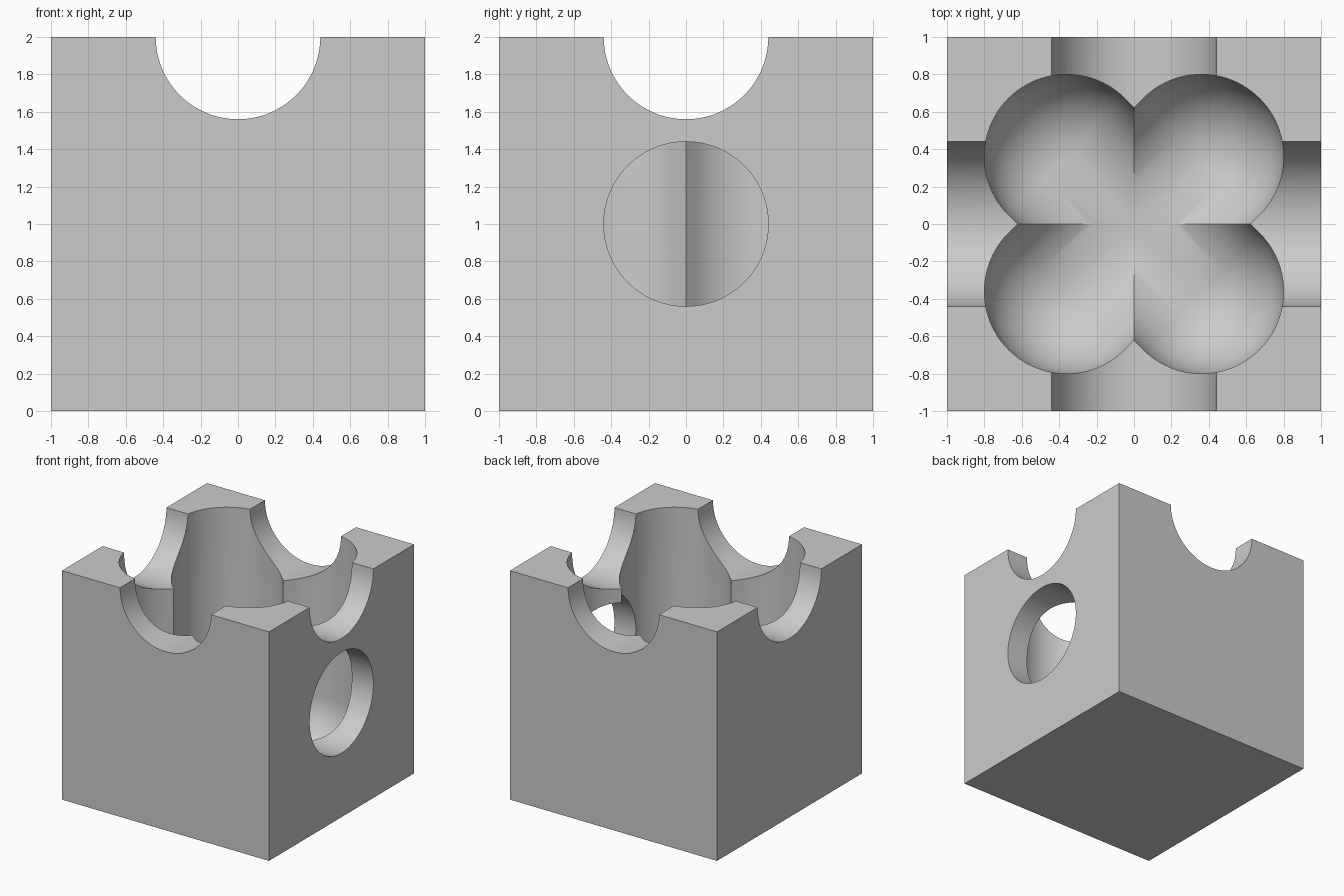
import bpy, bmesh
from math import pi, sin, cos, radians
from mathutils import Matrix

R = 0.44        # radius of every channel
LOBE = 0.36     # lobe centre offset along x and y
FLOOR = 0.555   # height where the pocket starts to round off
SEG = 96

cube = bpy.data.objects.get("Cube")
if cube:
    bpy.data.objects.remove(cube, do_unlink=True)

grey = bpy.data.materials.new("plain grey")
grey.use_nodes = True
colour = (0.6, 0.6, 0.6, 1)
grey.diffuse_color = colour
grey.node_tree.nodes["Principled BSDF"].inputs["Base Color"].default_value = colour


def make(name, bm):
    bmesh.ops.recalc_face_normals(bm, faces=bm.faces)
    mesh = bpy.data.meshes.new(name)
    bm.to_mesh(mesh)
    bm.free()
    mesh.materials.append(grey)
    obj = bpy.data.objects.new(name, mesh)
    bpy.context.collection.objects.link(obj)
    return obj


def channel(name, centre, length, axis):
    """Straight round bore along x or y."""
    bm = bmesh.new()
    turn = Matrix.Rotation(pi / 2, 4, "Y" if axis == "x" else "X")
    bmesh.ops.create_cone(bm, cap_ends=True, segments=SEG, radius1=R, radius2=R,
                          depth=length, matrix=Matrix.Translation(centre) @ turn)
    return make(name, bm)


def trough(name, side):
    """Diagonal slot with round ends and a round bottom, open at the top."""
    bm = bmesh.new()
    diagonal = side * pi / 4
    half = SEG // 2

    def outline(radius, z):
        """Stadium-shaped ring along the diagonal."""
        ring = []
        for end in (1, -1):
            for i in range(half + 1):
                a = diagonal - end * pi / 2 + pi * i / half
                ring.append(bm.verts.new((end * LOBE + radius * cos(a),
                                          end * side * LOBE + radius * sin(a), z)))
        return ring

    rings = [outline(R, 2.6)]
    steps = 24
    for j in range(steps):
        b = radians(89) * j / (steps - 1)
        rings.append(outline(R * cos(b), FLOOR - R * sin(b)))
    for upper, lower in zip(rings, rings[1:]):
        for i in range(len(upper)):
            bm.faces.new((upper[i - 1], upper[i], lower[i], lower[i - 1]))
    bm.faces.new(rings[0])
    bm.faces.new(rings[-1])
    return make(name, bm)


# Solid block
bm = bmesh.new()
bmesh.ops.create_cube(bm, size=2, matrix=Matrix.Translation((0, 0, 1)))
block = make("block", bm)

# Crossed grooves, four-lobed pocket and the side exit
cutters = [
    trough("pocket_cutter_a", 1),
    trough("pocket_cutter_b", -1),
    channel("groove_x_cutter", (0, 0, 2), 3, "x"),
    channel("groove_y_cutter", (0, 0, 2), 3, "y"),
    channel("side_exit_cutter", (0.75, 0, 1), 0.9, "x"),
]

bpy.ops.object.select_all(action="DESELECT")
block.select_set(True)
bpy.context.view_layer.objects.active = block
for cutter in cutters:
    cutter.hide_render = True
    mod = block.modifiers.new(cutter.name, "BOOLEAN")
    mod.operation = "DIFFERENCE"
    mod.solver = "EXACT"
    mod.object = cutter
    bpy.ops.object.modifier_apply(modifier=mod.name)
for cutter in cutters:
    bpy.data.objects.remove(cutter, do_unlink=True)

bpy.ops.object.shade_smooth_by_angle(angle=radians(30))
